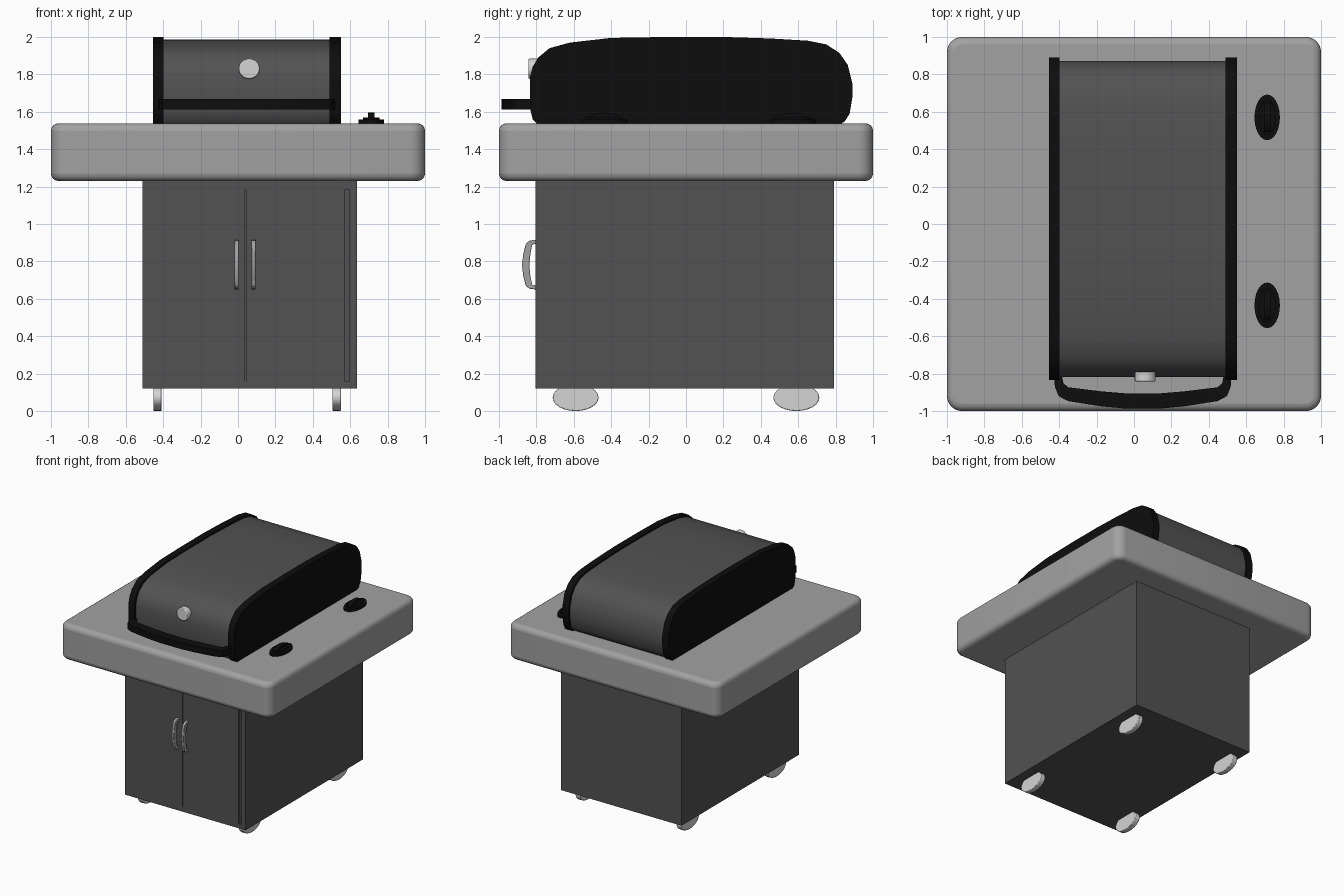
import bpy, bmesh, math
from mathutils import Vector

if "Cube" in bpy.data.objects:
    bpy.data.objects.remove(bpy.data.objects["Cube"])


def material(name, v):
    m = bpy.data.materials.new(name)
    m.diffuse_color = (v, v, v, 1)
    m.use_nodes = True
    m.node_tree.nodes["Principled BSDF"].inputs["Base Color"].default_value = m.diffuse_color
    return m


BLACK = material("black enamel", 0.004)
DARK = material("dark grey metal", 0.085)
GREY = material("mid grey metal", 0.36)
LIGHT = material("light grey", 0.66)


def finish(name, bm, mat, smooth=None, bevel=0, segments=3):
    bmesh.ops.recalc_face_normals(bm, faces=bm.faces)
    me = bpy.data.meshes.new(name)
    bm.to_mesh(me)
    bm.free()
    ob = bpy.data.objects.new(name, me)
    bpy.context.collection.objects.link(ob)
    me.materials.append(mat)
    if bevel:
        b = ob.modifiers.new("bevel", 'BEVEL')
        b.width, b.segments, b.limit_method = bevel, segments, 'ANGLE'
    if smooth:
        bpy.ops.object.select_all(action='DESELECT')
        ob.select_set(True)
        bpy.context.view_layer.objects.active = ob
        bpy.ops.object.shade_smooth_by_angle(angle=math.radians(smooth))
    return ob


def prism(name, pts, axis, a, b, mat, **kw):
    """Extrude a 2D outline along x (pts are y,z), y (x,z) or z (x,y)."""
    bm = bmesh.new()

    def place(p, d):
        q = list(p)
        q.insert("xyz".index(axis), d)
        return Vector(q)
    lo = [bm.verts.new(place(p, a)) for p in pts]
    hi = [bm.verts.new(place(p, b)) for p in pts]
    n = len(pts)
    bm.faces.new(lo)
    bm.faces.new(hi)
    for i in range(n):
        bm.faces.new((lo[i], lo[(i + 1) % n], hi[(i + 1) % n], hi[i]))
    return finish(name, bm, mat, **kw)


def box(name, x0, x1, y0, y1, z0, z1, mat, **kw):
    return prism(name, [(x0, y0), (x1, y0), (x1, y1), (x0, y1)], 'z', z0, z1, mat, **kw)


def ellipse(cx, cy, rx, ry, n=24):
    return [(cx + rx * math.cos(2 * math.pi * i / n), cy + ry * math.sin(2 * math.pi * i / n))
            for i in range(n)]


# Cabinet with door grooves cut into the front
cabinet = box("cabinet", -0.51, 0.635, -0.805, 0.79, 0.12, 1.24, DARK)
for i, (x0, x1) in enumerate([(0.037, 0.043), (0.57, 0.595)]):
    cut = box(f"door_groove_cutter_{i}", x0, x1, -0.85, -0.79, 0.16, 1.185, DARK)
    cut.hide_render = True
    cut.hide_viewport = True
    m = cabinet.modifiers.new("groove", 'BOOLEAN')
    m.object, m.operation, m.solver = cut, 'DIFFERENCE', 'EXACT'

# Door handles: flat bows
bow = [(-0.80, 0.915), (-0.835, 0.912), (-0.856, 0.895), (-0.87, 0.84), (-0.877, 0.78),
       (-0.87, 0.72), (-0.857, 0.67), (-0.835, 0.653), (-0.80, 0.65),
       (-0.80, 0.67), (-0.822, 0.675), (-0.832, 0.72), (-0.838, 0.78),
       (-0.832, 0.84), (-0.822, 0.89), (-0.80, 0.895)]
for name, x in (("left", -0.007), ("right", 0.083)):
    prism(f"{name}_door_handle", bow, 'x', x - 0.011, x + 0.011, GREY,
          smooth=40, bevel=0.004, segments=2)

# Worktop: rounded slab, vertical corners rounded first
r, plan = 0.08, []
for k, (sx, sy) in enumerate([(1, 1), (-1, 1), (-1, -1), (1, -1)]):
    for j in range(7):
        t = math.pi / 2 * (k + j / 6)
        plan.append((sx * (1 - r) + r * math.cos(t), sy * (1 - r) + r * math.sin(t)))
prism("worktop", plan, 'z', 1.23, 1.538, GREY, smooth=50, bevel=0.04, segments=4)

# Hood: black end plates and a slightly smaller shell between them
hood = [(-0.79, 1.53), (-0.82, 1.56), (-0.835, 1.62), (-0.835, 1.78), (-0.82, 1.84),
        (-0.79, 1.89), (-0.73, 1.94), (-0.62, 1.97), (-0.4, 1.995), (-0.1, 2.0),
        (0.2, 2.0), (0.45, 1.992), (0.65, 1.98), (0.75, 1.96), (0.82, 1.915),
        (0.865, 1.85), (0.89, 1.75), (0.89, 1.68), (0.875, 1.59), (0.85, 1.55), (0.82, 1.53)]
shell = [(0.0275 + (y - 0.0275) * 0.98, 1.53 + (z - 1.53) * 0.972) for y, z in hood]
prism("hood_shell", shell, 'x', -0.42, 0.52, DARK, smooth=35)
for name, a, b in (("left", -0.455, -0.397), ("right", 0.49, 0.55)):
    prism(f"{name}_hood_end", hood, 'x', a, b, BLACK, smooth=35)

# Hood handle: bowed bar, mirrored about the hood centre
cx = 0.047
outer = [(0.475, -0.80), (0.47, -0.87), (0.45, -0.92), (0.40, -0.947), (0.22, -0.975), (0.1, -0.986)]
inner = [(0.435, -0.80), (0.425, -0.85), (0.40, -0.873), (0.22, -0.895), (0.1, -0.905)]
out = [(cx + x, y) for x, y in outer] + [(cx - x, y) for x, y in reversed(outer)]
inn = [(cx - x, y) for x, y in inner] + [(cx + x, y) for x, y in reversed(inner)]
prism("hood_handle", out + inn, 'z', 1.613, 1.668, BLACK, smooth=35)

# Thermometer dial
prism("thermometer", ellipse(0.06, 1.83, 0.056, 0.054), 'y', -0.842, -0.79, LIGHT,
      smooth=35, bevel=0.006, segments=2)

# Control knobs: oval base, collar and raised grip
grip = [(-0.09, 1.55), (0.09, 1.55), (0.075, 1.575), (0.045, 1.59), (0, 1.597),
        (-0.045, 1.59), (-0.075, 1.575)]
for name, y in (("rear", 0.57), ("front", -0.435)):
    prism(f"{name}_knob_base", ellipse(0.712, y, 0.068, 0.122), 'z', 1.53, 1.558, BLACK, smooth=35)
    prism(f"{name}_knob_collar", ellipse(0.712, y, 0.045, 0.095), 'z', 1.55, 1.57, BLACK, smooth=35)
    prism(f"{name}_knob_grip", [(y + dy, z) for dy, z in grip], 'x', 0.694, 0.73, BLACK, smooth=35)

# Wheels
for sx, x in (("left", -0.43), ("right", 0.528)):
    for sy, y in (("front", -0.59), ("rear", 0.59)):
        prism(f"{sy}_{sx}_wheel", ellipse(y, 0.072, 0.123, 0.072), 'x', x - 0.022, x + 0.022,
              LIGHT, smooth=35, bevel=0.005, segments=2)
